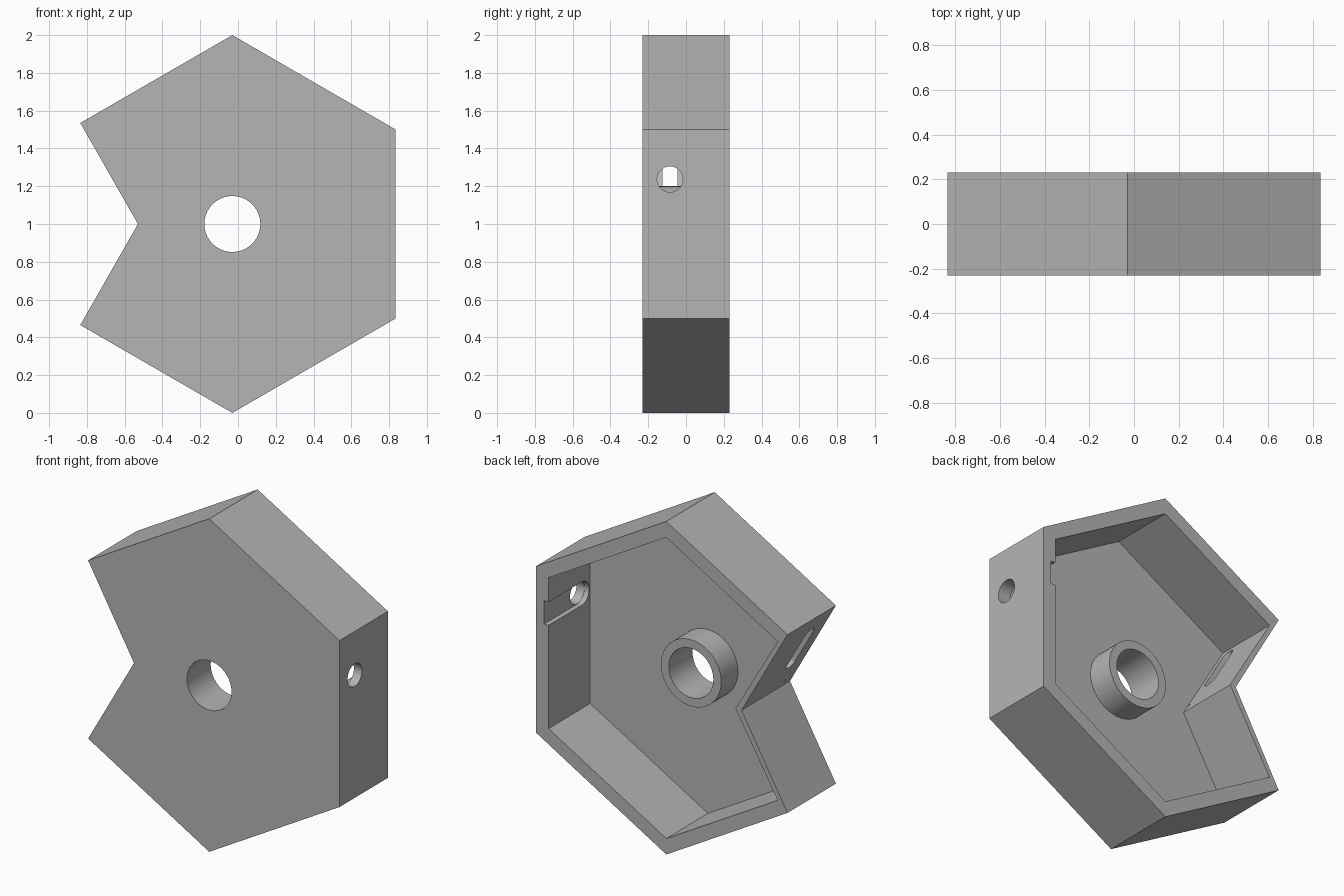
import bpy, bmesh
from math import sin, cos, pi, radians
from mathutils import Vector

cube = bpy.data.objects.get("Cube")
if cube:
    bpy.data.objects.remove(cube, do_unlink=True)

grey = bpy.data.materials.new("plain grey")
grey.use_nodes = True
colour = (0.46, 0.46, 0.46, 1)
grey.diffuse_color = colour
grey.node_tree.nodes["Principled BSDF"].inputs["Base Color"].default_value = colour

X, Y, Z = Vector((1, 0, 0)), Vector((0, 1, 0)), Vector((0, 0, 1))


def prism(name, profile, u, v, w, start, end, origin=Vector()):
    """Extrude a profile drawn on axes u, v along axis w."""
    bm = bmesh.new()
    rings = [[bm.verts.new(origin + u * a + v * b + w * c) for a, b in profile]
             for c in (start, end)]
    bm.faces.new(rings[0])
    bm.faces.new(rings[1])
    n = len(profile)
    for i in range(n):
        j = (i + 1) % n
        bm.faces.new((rings[0][i], rings[0][j], rings[1][j], rings[1][i]))
    bmesh.ops.recalc_face_normals(bm, faces=bm.faces)
    mesh = bpy.data.meshes.new(name)
    bm.to_mesh(mesh)
    bm.free()
    mesh.materials.append(grey)
    ob = bpy.data.objects.new(name, mesh)
    bpy.context.collection.objects.link(ob)
    return ob


def capsule(radius, half=0.0, centre=(0, 0), steps=32):
    """Rounded slot stretched along the first axis; a circle when half is 0."""
    pts = []
    for side in (1, -1):
        for i in range(steps + (1 if half else 0)):
            t = pi * i / steps - pi / 2
            pts.append((centre[0] + side * (half + radius * cos(t)),
                        centre[1] + side * radius * sin(t)))
    return pts


def combine(body, other, operation):
    mod = body.modifiers.new(operation, 'BOOLEAN')
    mod.operation, mod.object, mod.solver = operation, other, 'EXACT'
    bpy.context.view_layer.objects.active = body
    bpy.ops.object.modifier_apply(modifier=mod.name)
    bpy.data.objects.remove(other, do_unlink=True)


def mirrored(upper):
    """Complete an outline from its upper half, mirrored about z = 1."""
    return upper + [(x, 2 - z) for x, z in reversed(upper) if z > 1]


# Notched hexagonal shell, open at the back
outer = mirrored([(-0.53, 1), (-0.835, 1.535), (-0.03, 2), (0.835, 1.5)])
inner = mirrored([(-0.49, 1), (-0.77, 1.477), (-0.03, 1.904), (0.752, 1.453)])
shell = prism("hexagonal_housing", outer, X, Z, Y, -0.23, 0.23)
combine(shell, prism("cavity", inner, X, Z, Y, -0.165, 0.4), 'DIFFERENCE')

# Central boss and bore
hub = (-0.03, 1)
combine(shell, prism("boss", capsule(0.2, centre=hub), X, Z, Y, -0.2, -0.005), 'UNION')
combine(shell, prism("bore", capsule(0.148, centre=hub), X, Z, Y, -0.5, 0.5), 'DIFFERENCE')

# Cable groove and round hole in the left wall
groove = capsule(0.07, half=0.25, centre=(0.165, 1.237))
combine(shell, prism("groove", groove, Y, Z, X, 0.65, 0.782), 'DIFFERENCE')
combine(shell, prism("side_hole", capsule(0.068, centre=(-0.085, 1.237)),
                     Y, Z, X, 0.65, 1), 'DIFFERENCE')

# Long slot and pin hole through the upper notch wall
along = Vector((-0.495, 0, 0.869))
across = Vector((0.869, 0, 0.495))
for name, radius, half, spot in (
        ("slot", 0.04, 0.12, Vector((-0.7, -0.085, 1.295))),
        ("pin_hole", 0.007, 0, Vector((-0.55, -0.153, 1.035)))):
    cutter = prism(name, capsule(radius, half), along, Y, across, -0.06, 0.07, spot)
    combine(shell, cutter, 'DIFFERENCE')

# Smooth round walls, sharp edges elsewhere
shell.select_set(True)
bpy.context.view_layer.objects.active = shell
bpy.ops.object.shade_smooth_by_angle(angle=radians(25))
